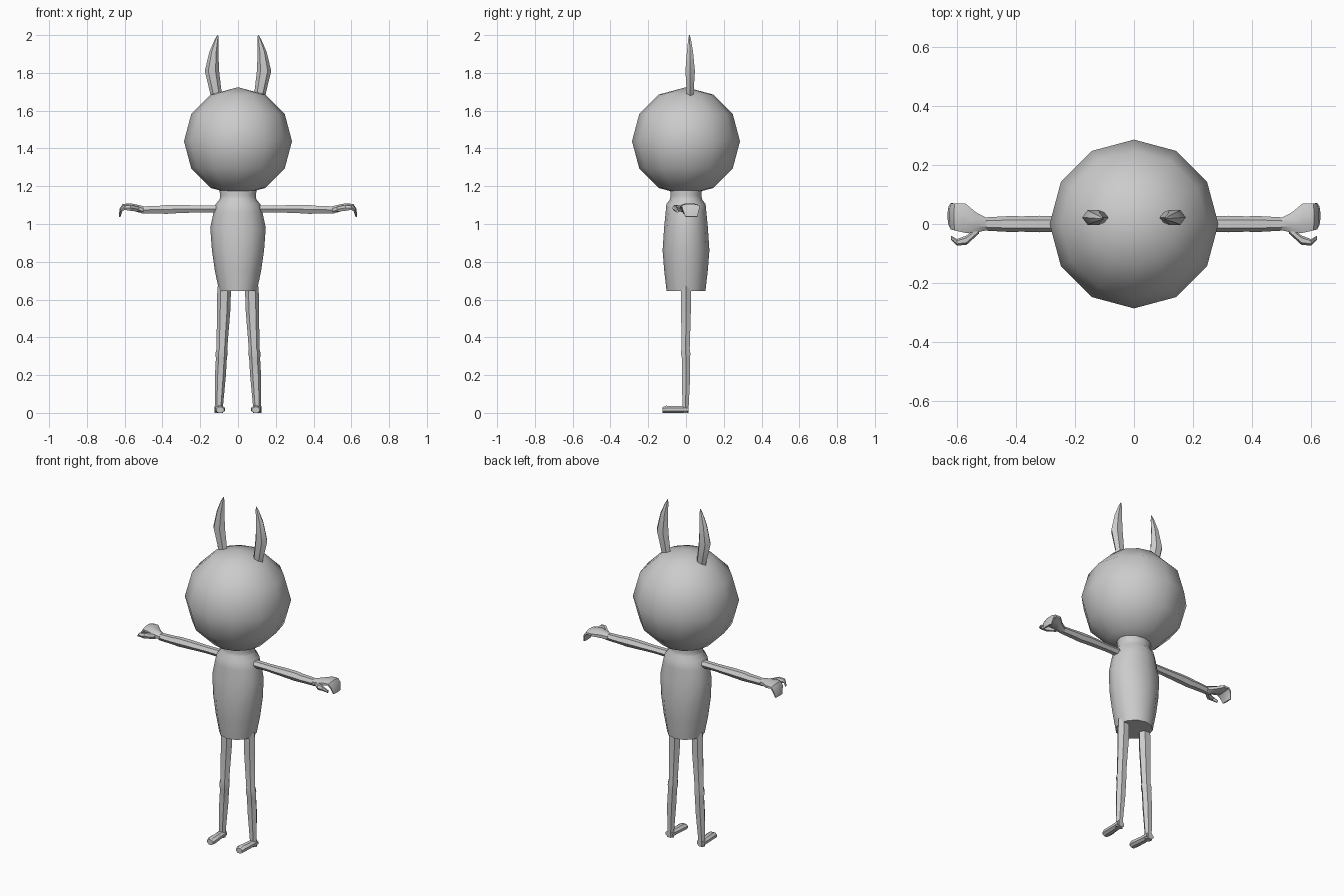
import bpy, bmesh
from math import cos, sin, pi, radians
from mathutils import Vector

X, Y, Z = Vector((1, 0, 0)), Vector((0, 1, 0)), Vector((0, 0, 1))


def ring(c, u, v, ru, rv, n, phase=0.0):
    c = Vector(c)
    return [c + u * ru * cos(phase + 2 * pi * i / n) + v * rv * sin(phase + 2 * pi * i / n)
            for i in range(n)]


def loft(name, rings, angle=30, mirror=True):
    bm = bmesh.new()
    vs = [[bm.verts.new(p) for p in r] for r in rings]
    n = len(vs[0])
    for a, b in zip(vs, vs[1:]):
        for i in range(n):
            j = (i + 1) % n
            bm.faces.new((a[i], a[j], b[j], b[i]))
    bm.faces.new(vs[0][::-1])
    bm.faces.new(vs[-1])
    bmesh.ops.recalc_face_normals(bm, faces=bm.faces)
    me = bpy.data.meshes.new(name)
    bm.to_mesh(me)
    bm.free()
    ob = bpy.data.objects.new(name, me)
    bpy.context.collection.objects.link(ob)
    bpy.ops.object.select_all(action='DESELECT')
    ob.select_set(True)
    bpy.context.view_layer.objects.active = ob
    if angle:
        bpy.ops.object.shade_smooth_by_angle(angle=radians(angle))
    if mirror:
        ob.modifiers.new("mirror", 'MIRROR')
    return ob


# head
bpy.ops.mesh.primitive_uv_sphere_add(segments=12, ring_count=6, radius=0.286,
                                     location=(0, 0, 1.438))
bpy.context.object.name = "head"
bpy.ops.object.shade_smooth()

# torso and neck: z, half width, half depth
torso = [(0.645, 0.10, 0.103), (0.75, 0.122, 0.115), (0.86, 0.138, 0.124), (0.98, 0.147, 0.116),
         (1.06, 0.13, 0.108), (1.105, 0.118, 0.104), (1.13, 0.097, 0.085),
         (1.15, 0.095, 0.082), (1.20, 0.10, 0.085)]
loft("torso", [ring((0, 0, z), X, Y, a, b, 12) for z, a, b in torso], 50, False)

# ears: x, y, z, half width, half depth
ears = [(0.112, 0.02, 1.66, 0.030, 0.018), (0.118, 0.022, 1.70, 0.031, 0.021),
        (0.138, 0.022, 1.81, 0.038, 0.029), (0.128, 0.021, 1.91, 0.024, 0.019),
        (0.113, 0.019, 1.975, 0.011, 0.009), (0.107, 0.018, 2.0, 0.002, 0.002)]
loft("ears", [ring((x, y, z), X, Y, a, b, 6) for x, y, z, a, b in ears])

# arms: x, z, half depth, half height
arms = [(0.08, 1.08, 0.026, 0.022), (0.20, 1.08, 0.024, 0.021), (0.32, 1.079, 0.028, 0.025),
        (0.38, 1.077, 0.026, 0.027), (0.42, 1.076, 0.027, 0.023), (0.51, 1.075, 0.022, 0.021)]
loft("arms", [ring((x, 0, z), Y, Z, a, b, 6) for x, z, a, b in arms])

# hands with fingers curled down: x, y, z, half width, half thickness, tilt
hands = [(0.50, 0.0, 1.075, 0.023, 0.021, 0), (0.535, 0.005, 1.083, 0.037, 0.021, 0),
         (0.572, 0.020, 1.093, 0.054, 0.018, 0), (0.605, 0.024, 1.094, 0.05, 0.014, 25),
         (0.618, 0.026, 1.078, 0.048, 0.010, 65), (0.627, 0.028, 1.038, 0.034, 0.005, 80)]
loft("hands", [ring((x, y, z), Y, X * sin(radians(t)) + Z * cos(radians(t)), a, b, 8, pi / 8)
               for x, y, z, a, b, t in hands])

# thumbs
thumbs = [(0.525, -0.018, 1.078, 0.014), (0.568, -0.055, 1.085, 0.016),
          (0.60, -0.062, 1.085, 0.011), (0.621, -0.046, 1.068, 0.007)]
loft("thumbs", [ring((x, y, z), Y, Z, r, r * 1.1, 6) for x, y, z, r in thumbs])

# legs: x, y, z, half width, half depth
legs = [(0.073, 0, 0.67, 0.036, 0.030), (0.076, 0, 0.55, 0.036, 0.030),
        (0.085, -0.002, 0.34, 0.028, 0.025), (0.087, -0.002, 0.315, 0.033, 0.029),
        (0.088, 0, 0.29, 0.029, 0.025), (0.093, 0, 0.20, 0.029, 0.026),
        (0.101, -0.002, 0.04, 0.022, 0.019), (0.102, -0.002, 0.0, 0.022, 0.019)]
loft("legs", [ring((x, y, z), X, Y, a, b, 6) for x, y, z, a, b in legs])

# feet: y, x, half width, top height
feet = [(0.012, 0.102, 0.023, 0.036), (-0.05, 0.099, 0.023, 0.036),
        (-0.105, 0.095, 0.026, 0.038), (-0.125, 0.095, 0.020, 0.030)]
loft("feet", [ring((x, y, h / 2), X, Z, a * 1.08, h / 2 * 1.08, 8, pi / 8)
              for y, x, a, h in feet])
